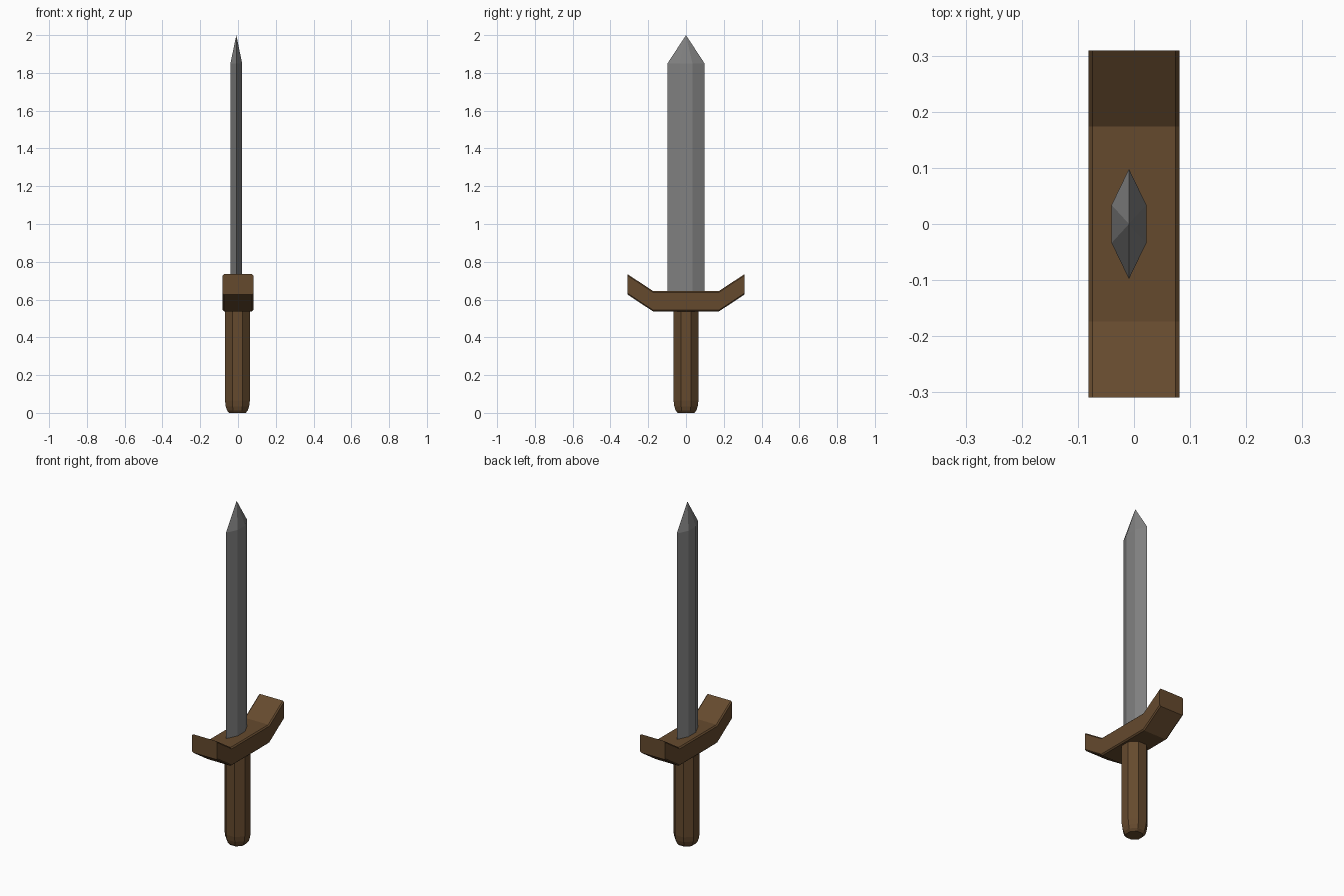
import bpy, bmesh
from math import cos, sin, pi

if "Cube" in bpy.data.objects:
    bpy.data.objects.remove(bpy.data.objects["Cube"])


def material(name, color):
    mat = bpy.data.materials.new(name)
    mat.diffuse_color = color
    mat.use_nodes = True
    mat.node_tree.nodes["Principled BSDF"].inputs["Base Color"].default_value = mat.diffuse_color
    return mat


def loft(name, rings, mat):
    """Bridge equal-sized rings of points and cap both ends; a one-point ring becomes a tip."""
    bm = bmesh.new()
    loops = [[bm.verts.new(p) for p in ring] for ring in rings]
    for a, b in zip(loops, loops[1:]):
        n = len(a)
        for i in range(n):
            j = (i + 1) % n
            bm.faces.new((a[i], a[j], b[0]) if len(b) == 1 else (a[i], a[j], b[j], b[i]))
    for end in (loops[0], loops[-1]):
        if len(end) > 2:
            bm.faces.new(end)
    bmesh.ops.recalc_face_normals(bm, faces=bm.faces)
    mesh = bpy.data.meshes.new(name)
    bm.to_mesh(mesh)
    bm.free()
    mesh.materials.append(mat)
    obj = bpy.data.objects.new(name, mesh)
    bpy.context.collection.objects.link(obj)
    return obj


wood = material("wood", (0.13, 0.068, 0.027, 1))
steel = material("steel", (0.22, 0.22, 0.22, 1))

# Blade: flattened hexagon running up to a point
BX = -0.009
hexagon = [(0, 0.098), (-0.031, 0.034), (-0.031, -0.034),
           (0, -0.098), (0.031, -0.034), (0.031, 0.034)]
loft("blade",
     [[(BX + x, y, z) for x, y in hexagon] for z in (0.59, 1.85)] + [[(BX, 0, 2.0)]],
     steel)

# Crossguard: chamfered bar with upswept ends
W, H, C = 0.081, 0.108, 0.007
bar = [(-W + C, 0), (W - C, 0), (W, C), (W, H - C),
       (W - C, H), (-W + C, H), (-W, H - C), (-W, C)]
path = [(-0.309, 0.626), (-0.174, 0.537), (0.174, 0.537), (0.309, 0.626)]
loft("crossguard", [[(x, y, z0 + z) for x, z in bar] for y, z0 in path], wood)

# Grip: octagonal, rounded off at the bottom
grip_profile = [(0.044, 0), (0.055, 0.013), (0.062, 0.035), (0.066, 0.065), (0.066, 0.58)]
loft("grip",
     [[(-0.003 + r / cos(pi / 8) * cos((i + 0.5) * pi / 4),
        r / cos(pi / 8) * sin((i + 0.5) * pi / 4), z) for i in range(8)]
      for r, z in grip_profile],
     wood)
